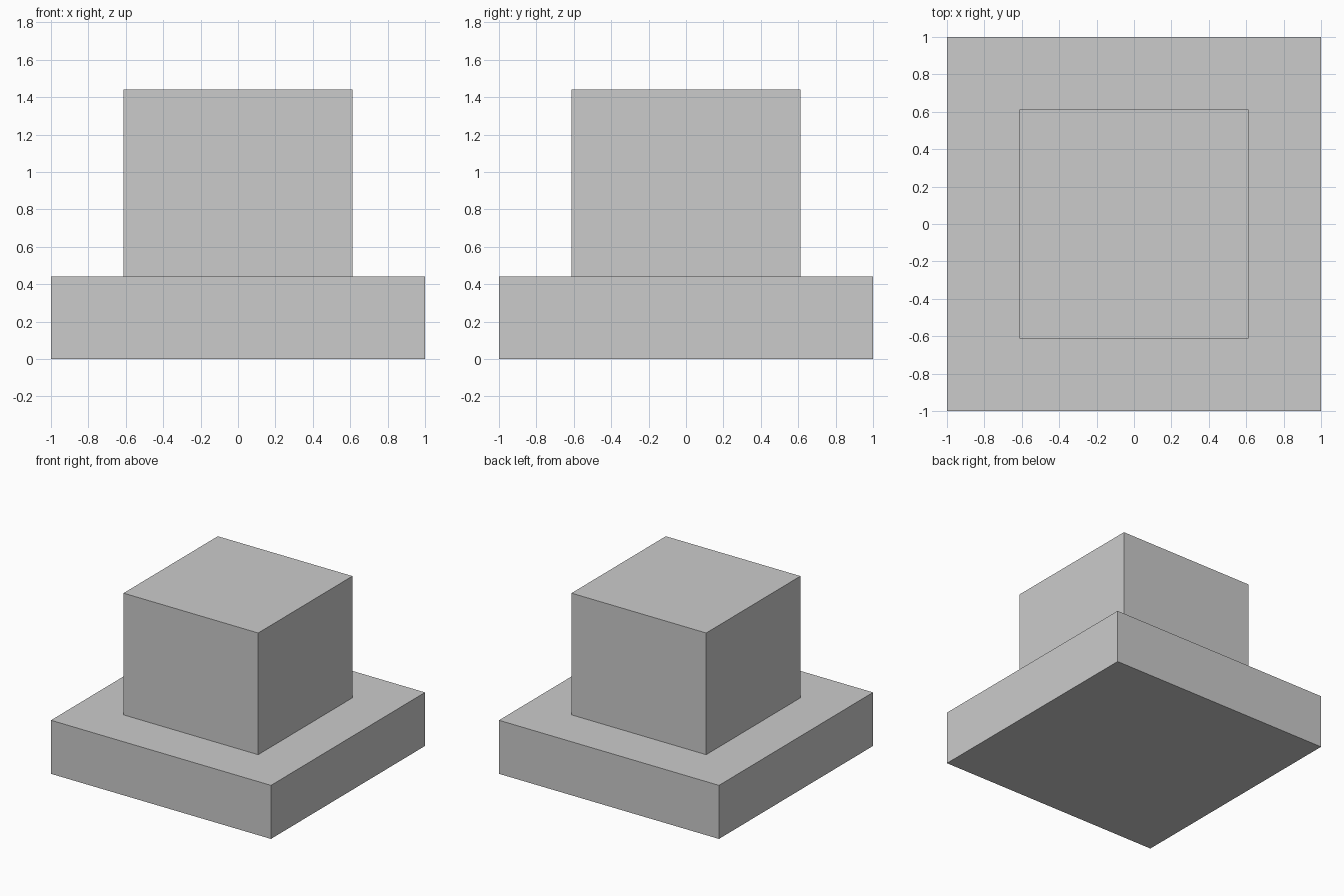
import bpy

if "Cube" in bpy.data.objects:
    bpy.data.objects.remove(bpy.data.objects["Cube"])

BASE_H = 0.44
BLOCK_H = 1.0


def box(name, width, height, z0):
    """Square box of given width standing on z0."""
    bpy.ops.mesh.primitive_cube_add(size=1, location=(0, 0, z0 + height / 2))
    obj = bpy.context.object
    obj.name = name
    obj.scale = (width, width, height)
    bpy.ops.object.transform_apply(location=False, rotation=False, scale=True)
    return obj


# Wide low slab
box("base_slab", 2.0, BASE_H, 0)

# Narrower block standing on the slab
box("upper_block", 1.224, BLOCK_H, BASE_H)
